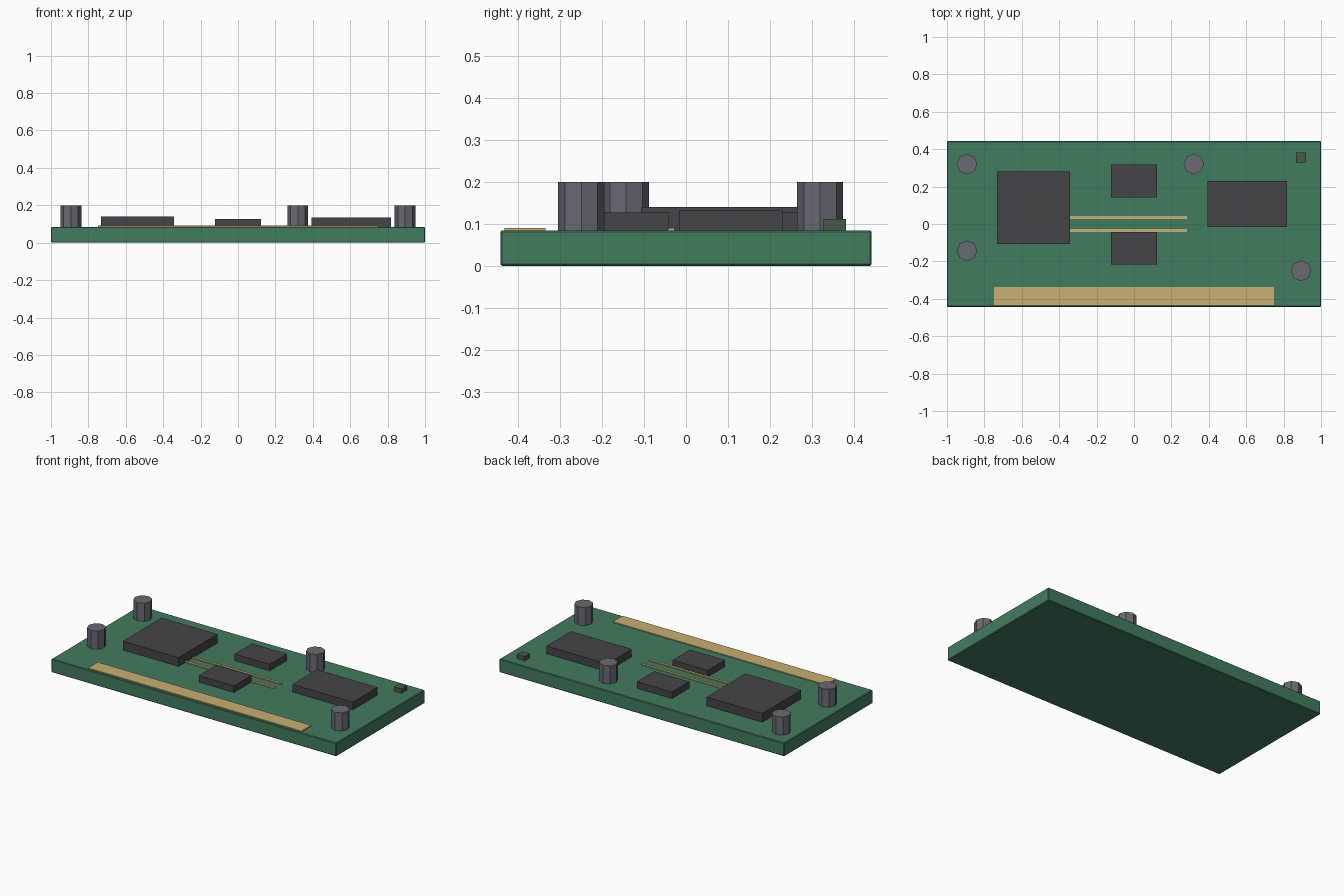
import bpy

if "Cube" in bpy.data.objects:
    bpy.data.objects.remove(bpy.data.objects["Cube"])

TOP = 0.085  # board surface height


def material(name, rgb):
    m = bpy.data.materials.new(name)
    m.diffuse_color = (*rgb, 1)
    m.use_nodes = True
    m.node_tree.nodes["Principled BSDF"].inputs["Base Color"].default_value = m.diffuse_color
    return m


green = material("board_green", (0.055, 0.20, 0.115))
black = material("chip_black", (0.06, 0.06, 0.065))
gold = material("contact_gold", (0.58, 0.43, 0.17))
steel = material("post_grey", (0.14, 0.145, 0.17))
dark = material("dark_green", (0.065, 0.10, 0.065))


def box(name, x0, x1, y0, y1, z0, z1, mat):
    bpy.ops.mesh.primitive_cube_add(size=1, location=((x0 + x1) / 2, (y0 + y1) / 2, (z0 + z1) / 2))
    o = bpy.context.object
    o.name = name
    o.scale = (x1 - x0, y1 - y0, z1 - z0)
    bpy.ops.object.transform_apply(location=False, rotation=False, scale=True)
    o.data.materials.append(mat)
    return o


# Circuit board with slightly eased edges
board = box("board", -1, 1, -0.443, 0.443, 0, TOP, green)
bevel = board.modifiers.new("edge", "BEVEL")
bevel.width = 0.004
bevel.segments = 1

# Chips
box("main_chip", -0.733, -0.342, -0.108, 0.282, TOP, 0.141, black)
box("wide_chip", 0.393, 0.818, -0.017, 0.23, TOP, 0.134, black)
for i, y in enumerate((0.23, -0.129)):
    box(f"small_chip_{i + 1}", -0.123, 0.123, y - 0.087, y + 0.087, TOP, 0.127, black)
box("indicator", 0.865, 0.919, 0.328, 0.382, TOP, 0.112, dark)

# Edge contact strip and the two traces
box("contact_strip", -0.749, 0.749, -0.433, -0.336, TOP, 0.091, gold)
for i, y in enumerate((0.035, -0.035)):
    box(f"trace_{i + 1}", -0.36, 0.283, y - 0.008, y + 0.008, TOP, 0.091, gold)

# Octagonal mounting posts
for i, (x, y) in enumerate([(-0.893, 0.32), (-0.893, -0.143), (0.32, 0.32), (0.893, -0.25)]):
    bpy.ops.mesh.primitive_cylinder_add(vertices=8, radius=0.055, depth=0.2 - TOP,
                                        location=(x, y, (0.2 + TOP) / 2))
    bpy.context.object.name = f"post_{i + 1}"
    bpy.context.object.data.materials.append(steel)
